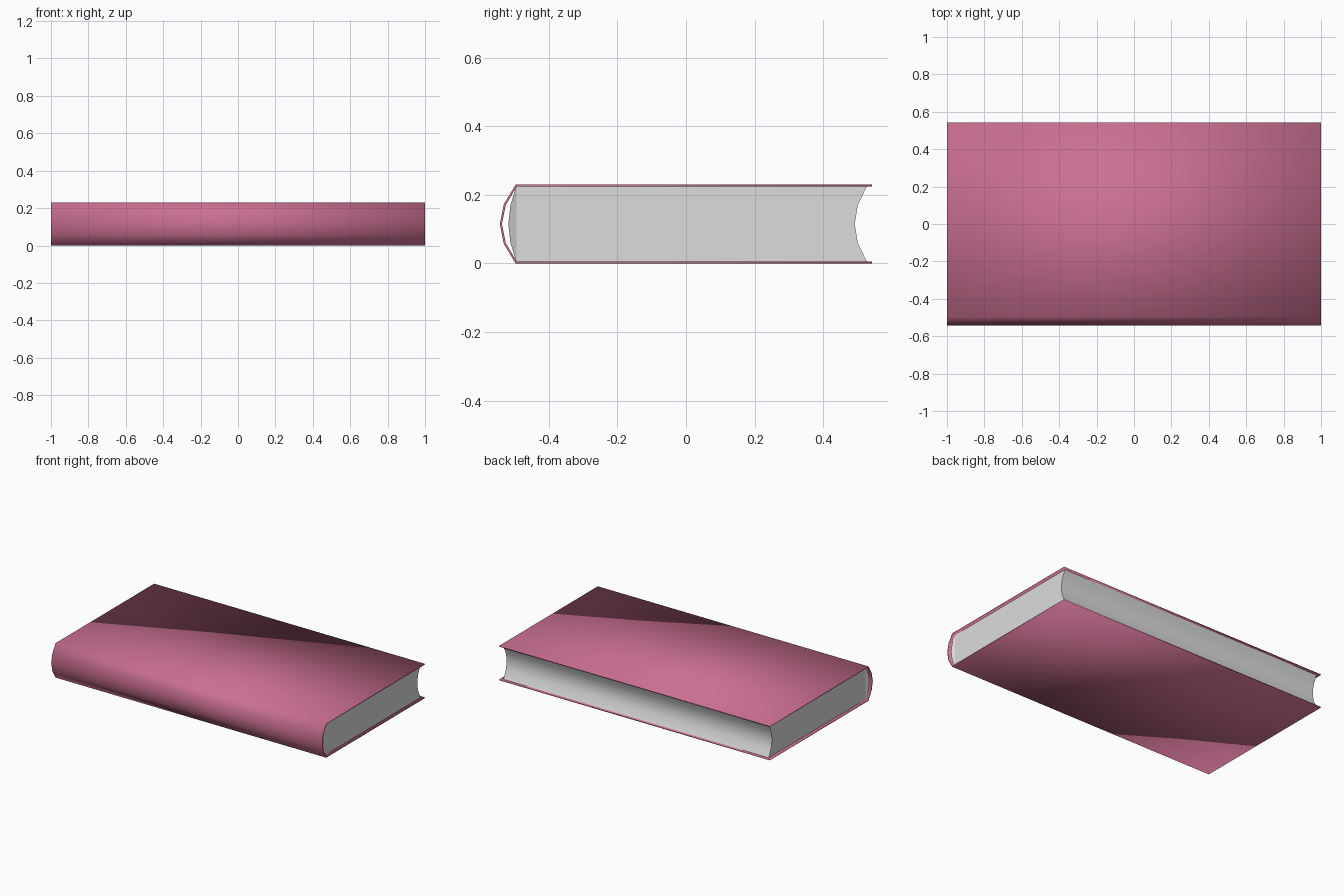
import bpy
import bmesh

if "Cube" in bpy.data.objects:
    bpy.data.objects.remove(bpy.data.objects["Cube"], do_unlink=True)

HEIGHT = 0.23
BOARD = 0.006          # cover thickness
PAGE_END = 0.98        # half length of the page block
FLARE = 0.5            # how far the rounded page back leans out


def material(name, colour):
    mat = bpy.data.materials.new(name)
    mat.use_nodes = True
    mat.diffuse_color = (*colour, 1)
    mat.node_tree.nodes["Principled BSDF"].inputs["Base Color"].default_value = (*colour, 1)
    return mat


def make_object(name, bm, mat):
    mesh = bpy.data.meshes.new(name)
    bm.to_mesh(mesh)
    bm.free()
    mesh.materials.append(mat)
    obj = bpy.data.objects.new(name, mesh)
    bpy.context.collection.objects.link(obj)
    return obj


def arc(y_edge, y_mid, z_low, z_high, steps=4):
    """Shallow curve from top to bottom that bulges to y_mid halfway."""
    points = []
    for i in range(steps + 1):
        t = i / steps
        bulge = 1 - (2 * t - 1) ** 2
        points.append((y_edge + (y_mid - y_edge) * bulge, z_high + (z_low - z_high) * t))
    return points


pink = material("pink cover", (0.60, 0.16, 0.29))
paper = material("grey paper", (0.72, 0.72, 0.72))

# Cover: one strip wrapped around top, spine and bottom, then thickened inwards
path = [(0.543, HEIGHT)] + arc(-0.497, -0.543, 0, HEIGHT) + [(0.543, 0)]
bm = bmesh.new()
left = [bm.verts.new((-1, y, z)) for y, z in path]
right = [bm.verts.new((1, y, z)) for y, z in path]
for i in range(len(path) - 1):
    bm.faces.new((left[i], left[i + 1], right[i + 1], right[i]))
cover = make_object("cover", bm, pink)
thick = cover.modifiers.new("thickness", "SOLIDIFY")
thick.thickness = BOARD
thick.offset = -1
thick.use_even_offset = True
for face in cover.data.polygons:
    face.use_smooth = True

# Pages: hollow fore edge, rounded back
low, high = BOARD, HEIGHT - BOARD
back = arc(-0.495, -0.518, low, high)
fore = arc(0.527, 0.492, low, high)[::-1]
outline = back + fore
n = len(back)
bm = bmesh.new()
ends = []
for side in (-1, 1):
    ring = []
    for y, z in outline:
        lean = max(0, -0.495 - y) * FLARE
        ring.append(bm.verts.new((side * (PAGE_END + lean), y, z)))
    bm.faces.new(ring[:n])
    bm.faces.new([ring[0]] + ring[n - 1:])
    ends.append(ring)
for i in range(len(outline)):
    j = (i + 1) % len(outline)
    bm.faces.new((ends[0][i], ends[0][j], ends[1][j], ends[1][i]))
bmesh.ops.recalc_face_normals(bm, faces=bm.faces)
pages = make_object("pages", bm, paper)

bpy.ops.object.select_all(action="DESELECT")
pages.select_set(True)
bpy.context.view_layer.objects.active = pages
bpy.ops.object.shade_smooth_by_angle(angle=0.4)
